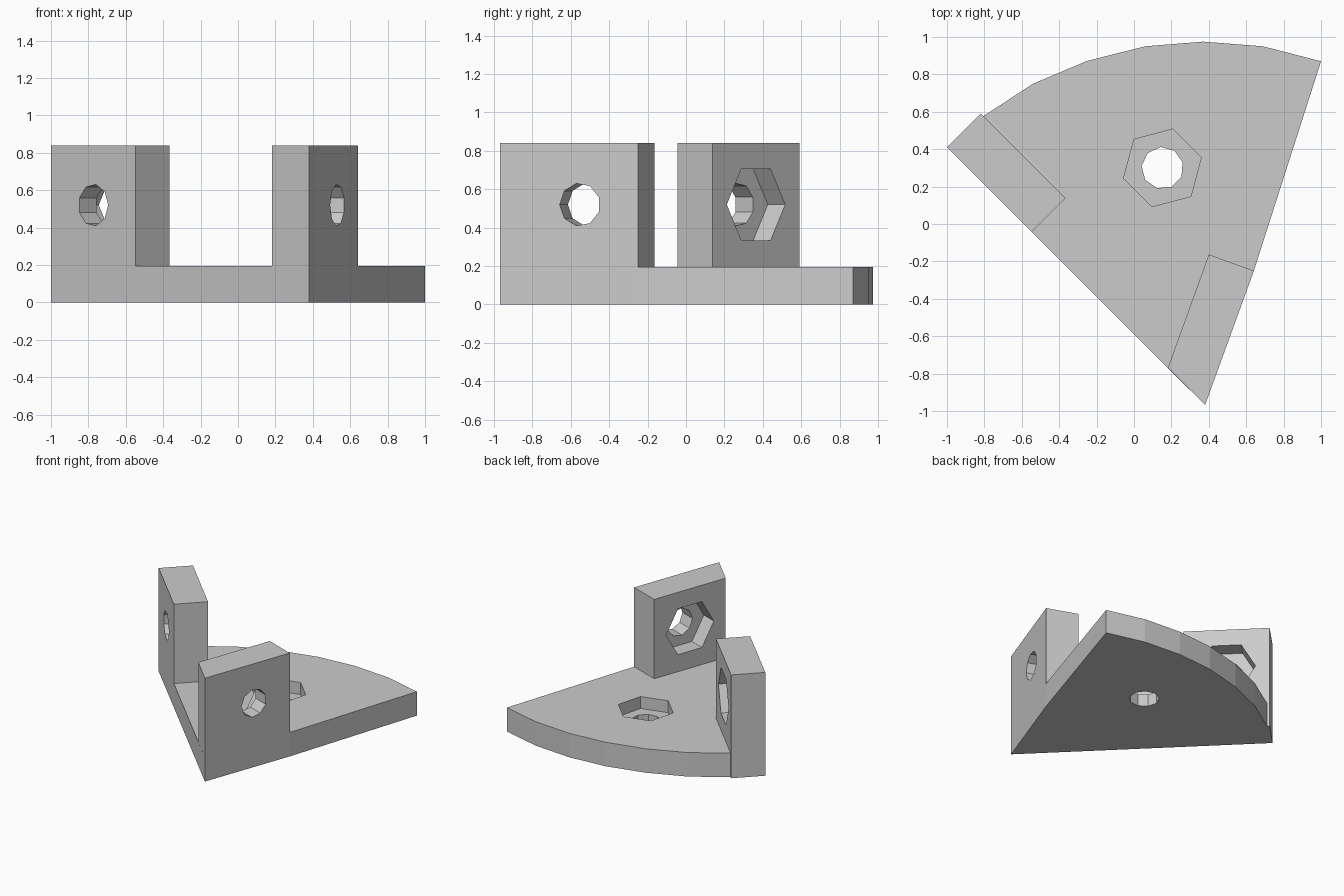
import bpy, bmesh
from math import cos, sin, pi, radians
from mathutils import Vector, Matrix

cube = bpy.data.objects.get("Cube")
if cube:
    bpy.data.objects.remove(cube, do_unlink=True)

grey = bpy.data.materials.new("plain grey")
grey.use_nodes = True
grey.diffuse_color = (0.6, 0.6, 0.6, 1)
grey.node_tree.nodes["Principled BSDF"].inputs["Base Color"].default_value = (0.6, 0.6, 0.6, 1)


def prism(name, outline, low, high, frame=Matrix()):
    """Extrude a flat outline along the local z axis of a frame."""
    bm = bmesh.new()
    face = bm.faces.new([bm.verts.new((x, y, low)) for x, y in outline])
    top = bmesh.ops.extrude_face_region(bm, geom=[face])["geom"]
    moved = [v for v in top if isinstance(v, bmesh.types.BMVert)]
    bmesh.ops.translate(bm, verts=moved, vec=(0, 0, high - low))
    bmesh.ops.recalc_face_normals(bm, faces=bm.faces)
    bmesh.ops.transform(bm, matrix=frame, verts=bm.verts)
    mesh = bpy.data.meshes.new(name)
    bm.to_mesh(mesh)
    bm.free()
    mesh.materials.append(grey)
    obj = bpy.data.objects.new(name, mesh)
    bpy.context.collection.objects.link(obj)
    return obj


def ring(sides, radius):
    return [(radius * cos(2 * pi * i / sides), radius * sin(2 * pi * i / sides))
            for i in range(sides)]


def combine(target, tool, operation):
    """Apply a boolean and throw the tool away."""
    mod = target.modifiers.new(operation.lower(), "BOOLEAN")
    mod.operation, mod.solver, mod.object = operation, "EXACT", tool
    bpy.context.view_layer.objects.active = target
    bpy.ops.object.modifier_apply(modifier=mod.name)
    bpy.data.objects.remove(tool, do_unlink=True)


def bolt_seat(target, centre, axis, start, thickness):
    """Bolt hole with a hexagonal nut pocket half way through the wall."""
    z = Vector(axis).normalized()
    x = Vector(start).normalized()
    frame = Matrix.Translation(centre) @ Matrix((x, z.cross(x), z)).transposed().to_4x4()
    combine(target, prism("bolt_hole", ring(9, 0.112), -thickness - 0.1, 0.1, frame), "DIFFERENCE")
    combine(target, prism("nut_pocket", ring(6, 0.215), -thickness / 2, 0.1, frame), "DIFFERENCE")


# Footprints of the two upright lugs: outer edge first, then inner edge
right_lug_outline = [(-1, 0.41), (-0.547, -0.043), (-0.366, 0.138), (-0.819, 0.591)]
left_lug_outline = [(0.38, -0.968), (0.641, -0.25), (0.40, -0.163), (0.181, -0.769)]

# Wedge plate with a faceted curved rim
rim = [(-0.805, 0.577), (-0.54, 0.75), (-0.25, 0.872), (0.06, 0.95),
       (0.37, 0.975), (0.69, 0.95), (1, 0.87)]
bracket = prism("wedge_plate", [(0.38, -0.968), (-1, 0.41), (-0.819, 0.591)]
                + rim + [(0.641, -0.25)], 0, 0.195)
up = Vector((0, 0, 1))
bolt_seat(bracket, Vector((0.152, 0.30, 0.195)), up,
          (cos(radians(15)), sin(radians(15)), 0), 0.195)

# Upright lugs, each with its own bolt seat facing inwards
for name, outline, side in (("right_lug", right_lug_outline, 1),
                            ("left_lug", left_lug_outline, -1)):
    lug = prism(name, outline, 0.195, 0.84)
    a, b = (Vector((*p, 0)) for p in outline[2:])
    along = (a - b).normalized() * side
    inward = up.cross(along) * side
    bolt_seat(lug, (a + b) / 2 + up * 0.52, inward, along, 0.256)
    combine(bracket, lug, "UNION")

bracket.name = "corner_bracket"
